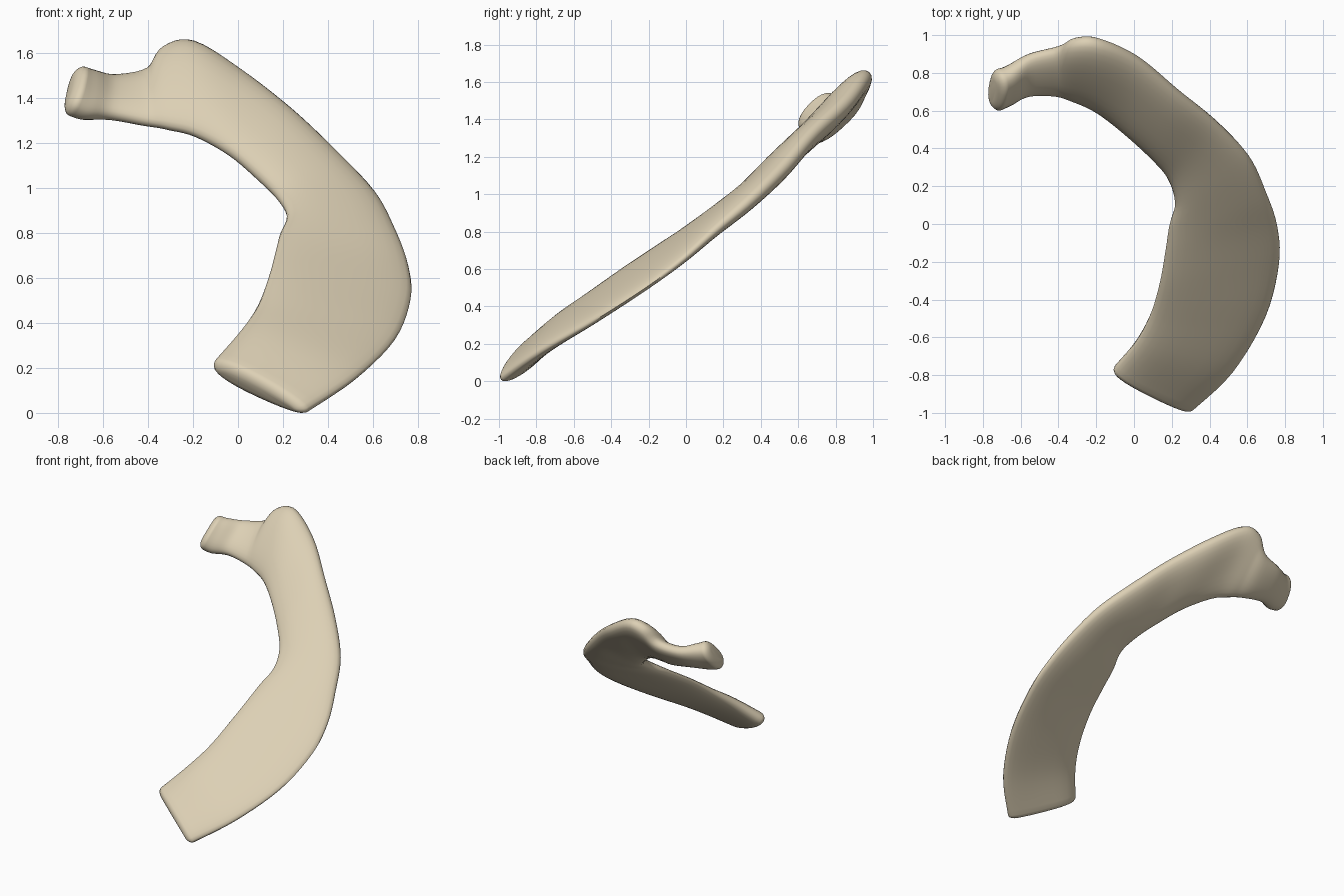
import bpy
import bmesh
from math import cos, sin, pi, copysign
from mathutils import Vector

if "Cube" in bpy.data.objects:
    bpy.data.objects.remove(bpy.data.objects["Cube"], do_unlink=True)

SIDES = 28       # points around each cross-section
STEPS = 5        # rings between neighbouring stations

# Stations from the knobbed head to the broad tip:
# inner edge xyz, outer edge xyz, thickness near inner and outer edge
STATIONS = [
    (-.74, .63, 1.36, -.7, .81, 1.55, .16, .16),
    (-.68, .65, 1.34, -.66, .83, 1.54, .14, .14),
    (-.57, .69, 1.34, -.56, .9, 1.52, .11, .11),
    (-.42, .69, 1.31, -.41, .94, 1.55, .11, .12),
    (-.32, .66, 1.29, -.33, .98, 1.65, .12, .15),
    (-.2, .6, 1.26, -.2, .98, 1.67, .12, .16),
    (-.05, .48, 1.18, .01, .89, 1.54, .12, .15),
    (.08, .36, 1.07, .23, .71, 1.37, .12, .14),
    (.17, .25, .98, .43, .55, 1.18, .11, .14),
    (.21, .12, .9, .6, .37, 1, .1, .13),
    (.18, 0, .82, .69, .18, .84, .1, .11),
    (.16, -.13, .74, .75, 0, .68, .1, .09),
    (.13, -.3, .63, .76, -.2, .53, .1, .08),
    (.08, -.47, .5, .69, -.48, .35, .12, .08),
    (0, -.62, .38, .52, -.77, .18, .14, .09),
    (-.11, -.75, .25, .31, -.97, .04, .15, .1),
]


def catmull(a, b, c, d, t):
    """Smooth blend from b to c, component by component."""
    return [0.5 * (2 * q + (r - p) * t + (2 * p - 5 * q + 4 * r - s) * t ** 2
                   + (3 * q - p - 3 * r + s) * t ** 3)
            for p, q, r, s in zip(a, b, c, d)]


def resample(stations):
    """Dense, smooth list of stations."""
    last = len(stations) - 1
    dense = []
    for i in range(last):
        a, d = stations[max(i - 1, 0)], stations[min(i + 2, last)]
        for k in range(STEPS):
            dense.append(catmull(a, stations[i], stations[i + 1], d, k / STEPS))
    dense.append(list(stations[last]))
    return dense


def signed_power(value, power):
    return copysign(abs(value) ** power, value)


def add_ring(bm, centre, half_width, inner_depth, outer_depth):
    """Flattened oval cross-section, thicker towards one edge."""
    ring = []
    for k in range(SIDES):
        angle = 2 * pi * k / SIDES
        across = signed_power(cos(angle), 0.85)
        through = signed_power(sin(angle), 0.85)
        depth = inner_depth.lerp(outer_depth, (across + 1) / 2)
        ring.append(bm.verts.new(centre + half_width * across + depth * through))
    return ring


def build_bone(name, material):
    dense = resample(STATIONS)
    centres = [(Vector(s[:3]) + Vector(s[3:6])) / 2 for s in dense]
    sections = []
    for i, s in enumerate(dense):
        along = (centres[min(i + 1, len(dense) - 1)] - centres[max(i - 1, 0)]).normalized()
        half_width = (Vector(s[3:6]) - Vector(s[:3])) / 2
        normal = half_width.cross(along).normalized()
        sections.append((centres[i], half_width, normal * s[6] / 2, normal * s[7] / 2, along))

    bm = bmesh.new()
    rings = []

    # Domed ends: rings that shrink while moving outward
    def dome(section, direction):
        centre, width, inner, outer, along = section
        end_axis = width.cross(inner).normalized()
        end_axis *= copysign(1, end_axis.dot(along)) * direction
        trim = 0.06 / width.length
        result = []
        for angle in (0.3, 0.6, 0.9, 1.2, 1.45):
            shrink = 1 - cos(angle)
            thin = 1 - 0.8 * shrink
            result.append(add_ring(bm, centre + end_axis * 0.04 * sin(angle),
                                   width * (1 - trim * shrink),
                                   inner * thin, outer * thin))
        return result

    rings += reversed(dome(sections[0], -1))
    rings += [add_ring(bm, *section[:4]) for section in sections]
    rings += dome(sections[-1], 1)

    # Skin the rings and close both ends
    for a, b in zip(rings, rings[1:]):
        for k in range(SIDES):
            n = (k + 1) % SIDES
            bm.faces.new((a[k], a[n], b[n], b[k]))
    bm.faces.new(rings[0])
    bm.faces.new(rings[-1])
    bmesh.ops.recalc_face_normals(bm, faces=bm.faces[:])

    # Stand on the ground and centre over the origin
    low = Vector([min(v.co[i] for v in bm.verts) for i in range(3)])
    high = Vector([max(v.co[i] for v in bm.verts) for i in range(3)])
    middle = (low + high) / 2
    bmesh.ops.translate(bm, verts=bm.verts[:], vec=(-middle.x, -middle.y, -low.z))

    mesh = bpy.data.meshes.new(name)
    bm.to_mesh(mesh)
    bm.free()
    mesh.materials.append(material)
    bone = bpy.data.objects.new(name, mesh)
    bpy.context.collection.objects.link(bone)
    return bone


# Warm ivory surface
ivory = bpy.data.materials.new("ivory_bone")
ivory.use_nodes = True
colour = (0.72, 0.63, 0.46, 1)
ivory.diffuse_color = colour
ivory.node_tree.nodes["Principled BSDF"].inputs["Base Color"].default_value = colour

rib = build_bone("rib_bone", ivory)
bpy.context.view_layer.objects.active = rib
rib.select_set(True)
bpy.ops.object.shade_smooth_by_angle(angle=pi / 3)
